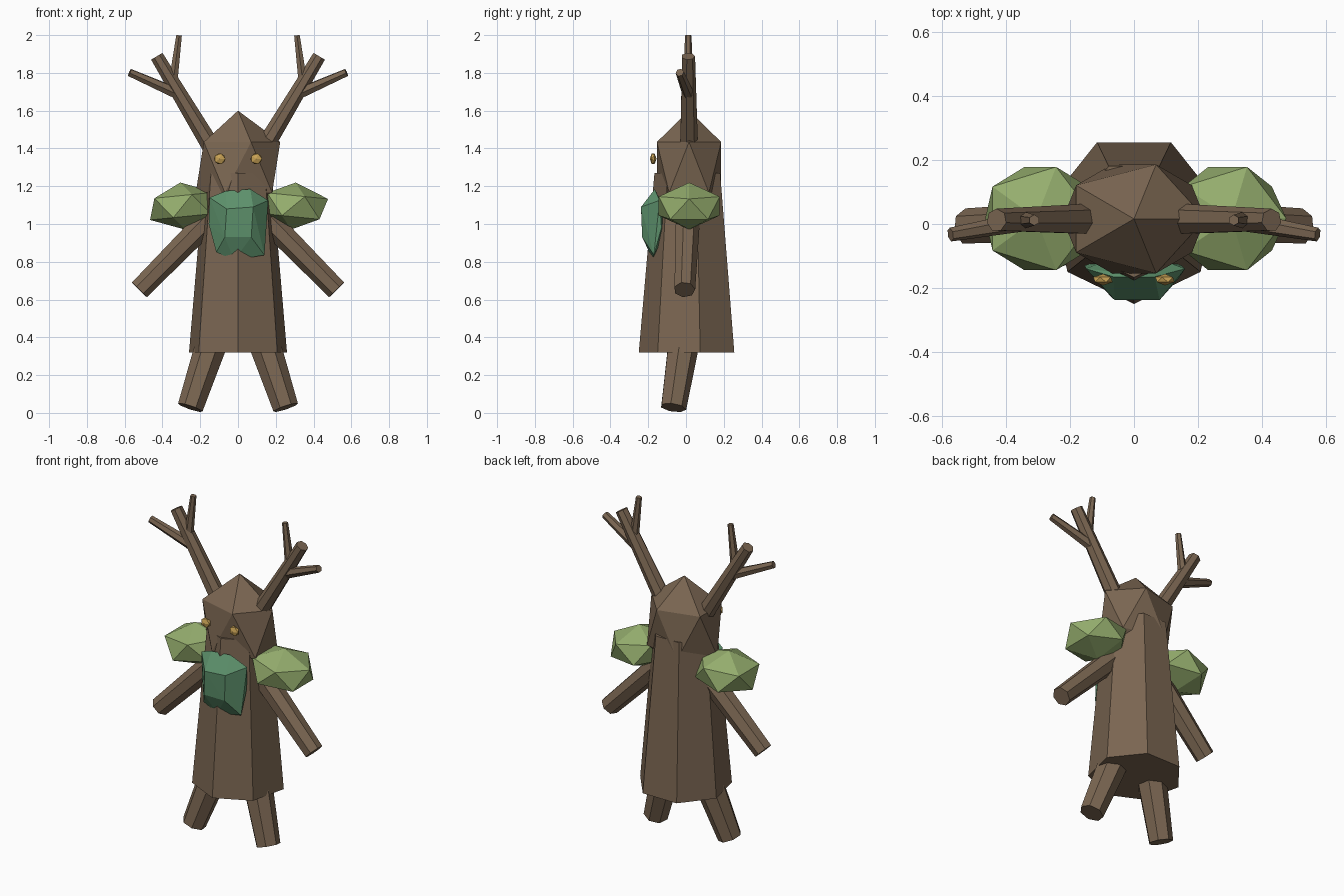
import bpy, bmesh, math
from mathutils import Vector, Matrix

if "Cube" in bpy.data.objects:
    bpy.data.objects.remove(bpy.data.objects["Cube"])


def material(name, rgb):
    m = bpy.data.materials.new(name)
    m.diffuse_color = (*rgb, 1)
    m.use_nodes = True
    m.node_tree.nodes["Principled BSDF"].inputs["Base Color"].default_value = m.diffuse_color
    return m


BARK = material("bark_brown", (0.195, 0.132, 0.083))
LEAF = material("leaf_green", (0.30, 0.42, 0.155))
MOSS = material("moss_green", (0.11, 0.285, 0.15))
GOLD = material("eye_gold", (0.58, 0.36, 0.09))


def finish(name, bm, mat):
    bmesh.ops.recalc_face_normals(bm, faces=bm.faces)
    mesh = bpy.data.meshes.new(name)
    bm.to_mesh(mesh)
    bm.free()
    mesh.materials.append(mat)
    ob = bpy.data.objects.new(name, mesh)
    bpy.context.collection.objects.link(ob)
    return ob


def limb(name, a, b, r1, r2, sides=7):
    """Tapered faceted branch from point a to point b."""
    a, b = Vector(a), Vector(b)
    d = b - a
    bm = bmesh.new()
    bmesh.ops.create_cone(bm, cap_ends=True, segments=sides,
                          radius1=r1, radius2=r2, depth=d.length)
    rot = Vector((0, 0, 1)).rotation_difference(d).to_matrix().to_4x4()
    bm.transform(Matrix.Translation((a + b) / 2) @ rot)
    return finish(name, bm, BARK)


def ico(name, center, size, mat, turn=None):
    """Stretched twenty-sided lump, optionally turned."""
    bm = bmesh.new()
    bmesh.ops.create_icosphere(bm, subdivisions=1, radius=1)
    m = Matrix.Diagonal((*size, 1))
    if turn:
        m = turn @ m
    bm.transform(Matrix.Translation(center) @ m)
    return finish(name, bm, mat)


# Seven-sided trunk with a corner facing the front
bm = bmesh.new()
rings = []
for r, z in ((0.266, 0.32), (0.183, 1.27)):
    rings.append([bm.verts.new((r * math.sin(k * math.tau / 7),
                                0.016 - r * math.cos(k * math.tau / 7), z))
                  for k in range(7)])
for k in range(7):
    j = (k + 1) % 7
    bm.faces.new((rings[0][k], rings[0][j], rings[1][j], rings[1][k]))
for ring in rings:
    bm.faces.new(ring)
finish("trunk", bm, BARK)

# Head
ico("head", (0, 0.016, 1.3), (0.25, 0.2, 0.3), BARK)

# Beard of moss, a faceted hull on the front of the trunk
beard = [(-0.06, -0.238, 1.08), (0.08, -0.238, 1.09), (0.07, -0.232, 0.93),
         (-0.07, -0.23, 0.93), (-0.065, -0.165, 1.175), (0.065, -0.165, 1.185),
         (0.16, -0.14, 1.125), (0.15, -0.13, 0.98), (0.14, -0.17, 0.835),
         (-0.02, -0.175, 0.81), (-0.115, -0.17, 0.85), (-0.155, -0.13, 1.0),
         (-0.15, -0.14, 1.14), (0, -0.08, 1.0)]
bm = bmesh.new()
for p in beard:
    bm.verts.new(p)
bmesh.ops.convex_hull(bm, input=bm.verts)
finish("beard", bm, MOSS)

# Paired parts
for side, s in (("left", -1), ("right", 1)):
    ico(side + "_eye", (s * 0.097, -0.174, 1.345), (0.034, 0.032, 0.018), GOLD,
        Matrix.Rotation(math.pi / 2, 4, "X"))
    ico(side + "_shoulder_leaves", (s * 0.293, 0.017, 1.095), (0.2, 0.19, 0.125), LEAF,
        Matrix.Rotation(s * 0.1, 4, "Y"))
    limb(side + "_arm", (s * 0.16, 0.008, 1.02), (s * 0.523, -0.008, 0.652), 0.066, 0.057)
    limb(side + "_leg", (s * 0.095, 0.005, 0.5), (s * 0.252, -0.068, 0.028), 0.092, 0.07)
    limb(side + "_antler", (s * 0.13, 0.014, 1.39), (s * 0.43, 0.012, 1.888), 0.05, 0.036)
    limb(side + "_upper_twig", (s * 0.348, 0.012, 1.715), (s * 0.312, 0.012, 1.999), 0.028, 0.017, 6)
    limb(side + "_outer_twig", (s * 0.32, 0.012, 1.69), (s * 0.574, -0.033, 1.802), 0.032, 0.022, 6)
